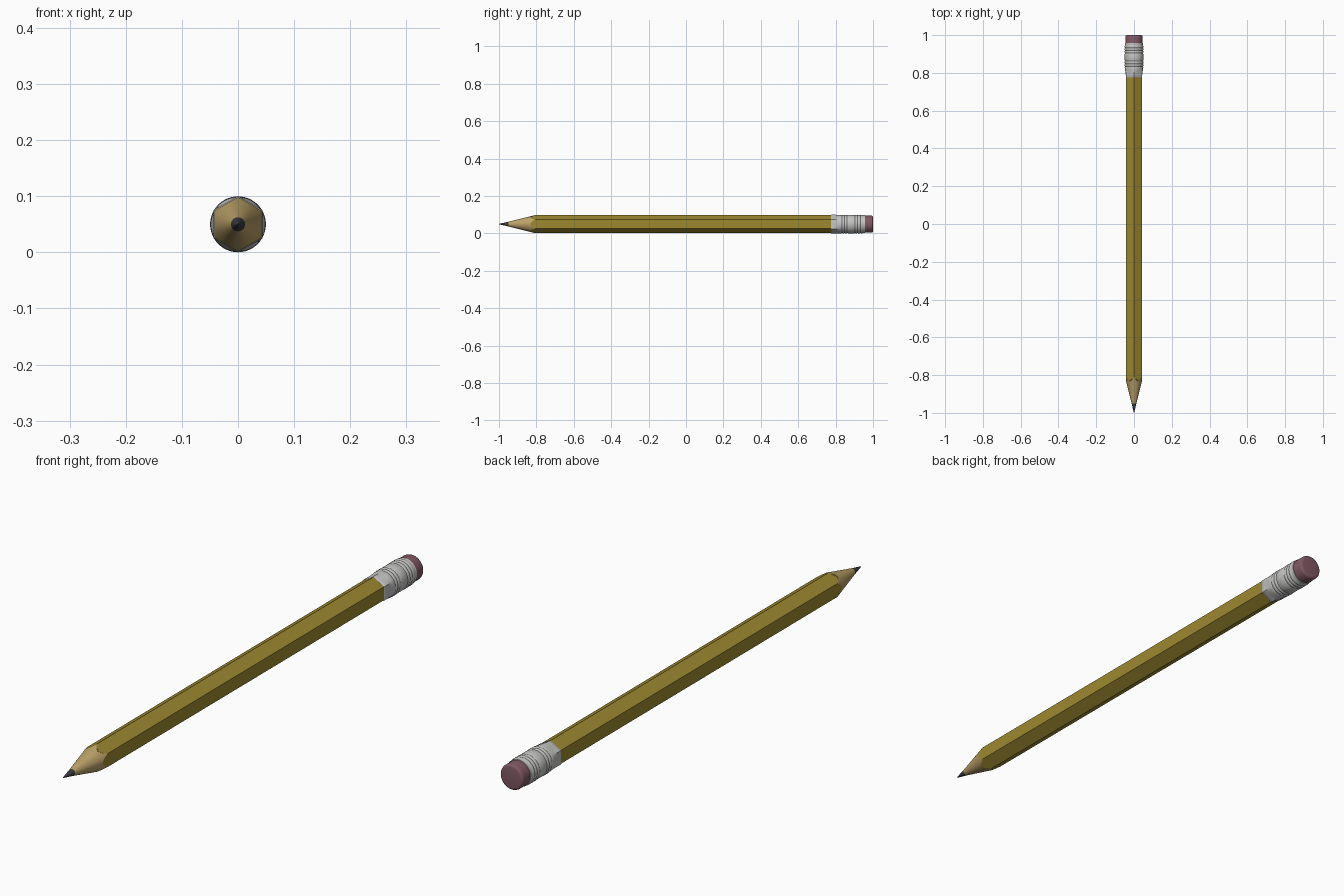
import bpy, bmesh, math

cube = bpy.data.objects.get("Cube")
if cube:
    bpy.data.objects.remove(cube, do_unlink=True)

SIDES = 48            # divisible by six so the hexagon corners are exact
HEX_R = 0.0485        # corner radius of the wooden body
AXIS_Z = 0.05
SLOPE = 0.25          # sharpened cone: radius gained per unit of length


def material(name, rgb, metallic=0.0):
    m = bpy.data.materials.new(name)
    m.use_nodes = True
    m.diffuse_color = (*rgb, 1)
    m.node_tree.nodes["Principled BSDF"].inputs["Base Color"].default_value = (*rgb, 1)
    return m


yellow = material("yellow paint", (0.34, 0.25, 0.03))
wood = material("bare wood", (0.50, 0.36, 0.14))
graphite = material("graphite", (0.045, 0.045, 0.05))
metal = material("ferrule metal", (0.55, 0.55, 0.54))
rubber = material("pink rubber", (0.22, 0.10, 0.125))


def hex_radius(a, corner=HEX_R):
    """Distance from axis to a hexagon with corners at top and bottom."""
    local = a % (math.pi / 3) - math.pi / 6
    return corner * math.cos(math.pi / 6) / math.cos(local)


def loft(name, rings, mat, angle=25):
    """Skin rings along y; each ring is a function angle -> (radius, y)."""
    bm = bmesh.new()
    loops = []
    for ring in rings:
        loop = []
        for i in range(SIDES):
            a = 2 * math.pi * i / SIDES
            r, y = ring(a)
            loop.append(bm.verts.new((r * math.sin(a), y, AXIS_Z + r * math.cos(a))))
        loops.append(loop)
    for p, q in zip(loops, loops[1:]):
        for i in range(SIDES):
            j = (i + 1) % SIDES
            bm.faces.new((p[i], p[j], q[j], q[i]))
    bm.faces.new(loops[0])
    bm.faces.new(loops[-1])
    bmesh.ops.recalc_face_normals(bm, faces=bm.faces)
    mesh = bpy.data.meshes.new(name)
    bm.to_mesh(mesh)
    bm.free()
    mesh.materials.append(mat)
    obj = bpy.data.objects.new(name, mesh)
    bpy.context.collection.objects.link(obj)
    bpy.ops.object.select_all(action='DESELECT')
    obj.select_set(True)
    bpy.context.view_layer.objects.active = obj
    bpy.ops.object.shade_smooth_by_angle(angle=math.radians(angle))
    return obj


def circle(r, y):
    return lambda a: (r, y)


def hexagon(corner, y):
    return lambda a: (hex_radius(a, corner), y)


def scallop(a):
    """Curved line where the sharpened cone meets the hexagonal body."""
    r = hex_radius(a)
    return r, -1 + r / SLOPE


# Graphite point, sharpened wood and painted hexagonal body
lead_end = circle(0.05 * SLOPE, -0.95)
loft("lead_point", [circle(0.001, -1), circle(0.003, -0.992), lead_end], graphite)
loft("sharpened_wood", [lead_end, scallop], wood)
loft("painted_body", [scallop, hexagon(HEX_R, 0.8)], yellow)

# Ferrule: hexagonal crimp blending into a round sleeve with two rib groups
rings = [hexagon(0.0485, 0.775), hexagon(0.0503, 0.777), hexagon(0.0503, 0.79)]


def blend(t, y):
    return lambda a: ((1 - t) * hex_radius(a, 0.0503) + t * 0.049, y)


rings += [blend(t / 4, 0.79 + 0.01 * t) for t in range(1, 5)]


def ribs(start, count, pitch=0.014):
    out = []
    for i in range(count):
        y = start + i * pitch
        out += [circle(0.0475, y), circle(0.0498, y + 0.3 * pitch),
                circle(0.0498, y + 0.7 * pitch)]
    return out + [circle(0.0475, start + count * pitch)]


rings += ribs(0.834, 2) + [circle(0.049, 0.866), circle(0.049, 0.900)]
rings += ribs(0.904, 3) + [circle(0.048, 0.950), circle(0.048, 0.957), circle(0.044, 0.957)]
loft("ferrule", rings, metal, 40)

# Eraser with a rounded rim
rim = [circle(0.037 + 0.009 * math.cos(t * math.pi / 8),
              0.991 + 0.009 * math.sin(t * math.pi / 8)) for t in range(5)]
loft("eraser", [circle(0.046, 0.94)] + rim, rubber, 40)
